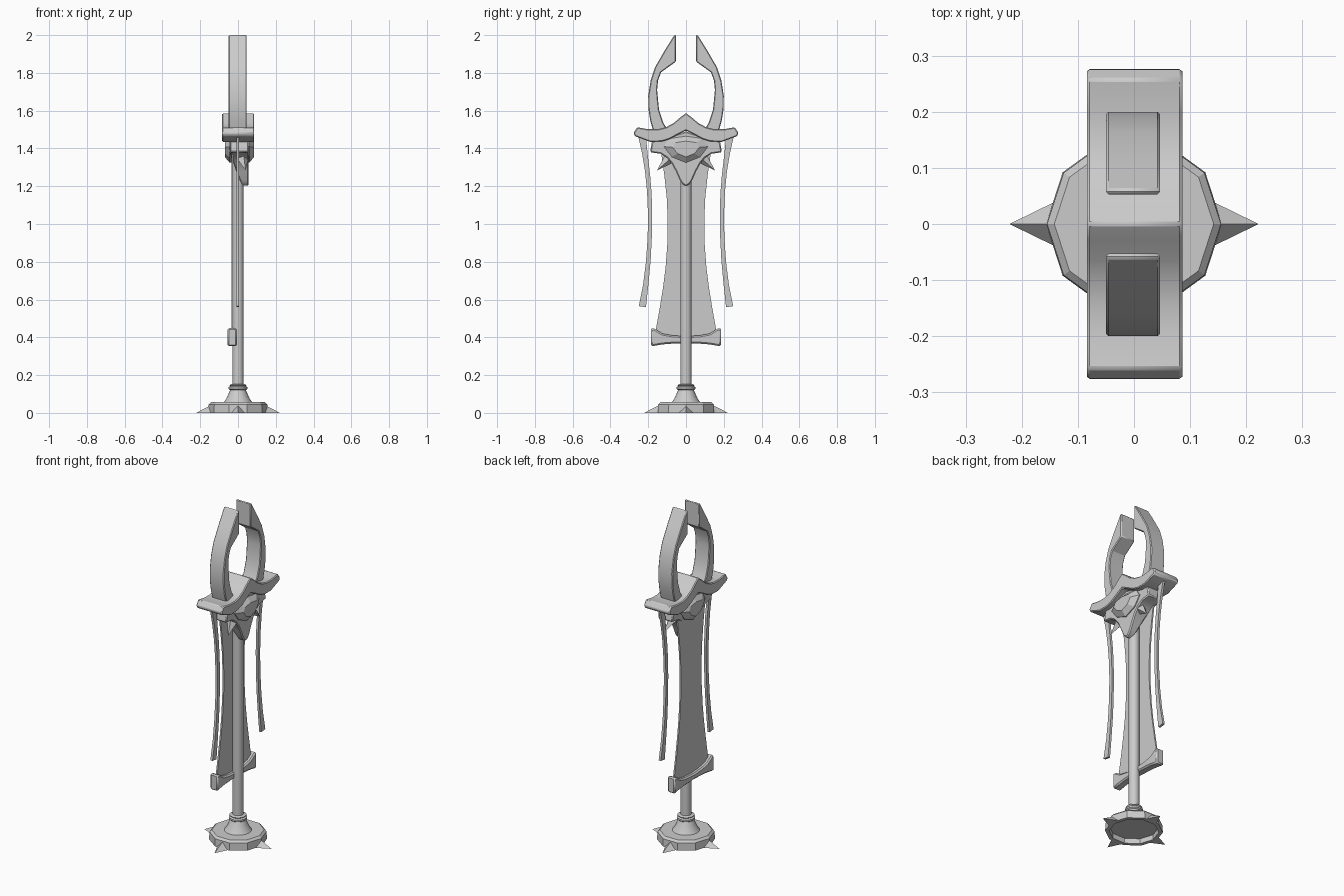
import bpy, bmesh, math
from mathutils import Vector, Matrix

cube = bpy.data.objects.get("Cube")
if cube:
    bpy.data.objects.remove(cube, do_unlink=True)

stone = bpy.data.materials.new("plain_grey")
stone.use_nodes = True
GREY = (0.6, 0.6, 0.6, 1)
stone.diffuse_color = GREY
stone.node_tree.nodes["Principled BSDF"].inputs["Base Color"].default_value = GREY


def finish(name, bm, bevel=0, smooth=True):
    bmesh.ops.recalc_face_normals(bm, faces=bm.faces)
    mesh = bpy.data.meshes.new(name)
    bm.to_mesh(mesh)
    bm.free()
    mesh.materials.append(stone)
    obj = bpy.data.objects.new(name, mesh)
    bpy.context.collection.objects.link(obj)
    if bevel:
        mod = obj.modifiers.new("soft_edges", 'BEVEL')
        mod.width = bevel
        mod.segments = 1
        mod.limit_method = 'ANGLE'
        mod.angle_limit = math.radians(40)
    if smooth:
        bpy.ops.object.select_all(action='DESELECT')
        obj.select_set(True)
        bpy.context.view_layer.objects.active = obj
        bpy.ops.object.shade_smooth_by_angle(angle=math.radians(32))
    return obj


def mirrored(half):
    """Close a right-hand (y, z) outline with its mirror image."""
    return half + [(-y, z) for y, z in reversed(half) if y > 0]


def slab(name, outline, back, front, bevel=0):
    """Extrude a (y, z) outline along x; back may be a function of z."""
    bm = bmesh.new()
    rear = [bm.verts.new((back(z) if callable(back) else back, y, z)) for y, z in outline]
    fore = [bm.verts.new((front, y, z)) for y, z in outline]
    bm.faces.new(rear)
    bm.faces.new(fore)
    n = len(outline)
    for i in range(n):
        j = (i + 1) % n
        bm.faces.new((rear[i], rear[j], fore[j], fore[i]))
    return finish(name, bm, bevel)


def lathe(name, profile, sides, smooth=False):
    """Revolve an (r, z) profile around the z axis."""
    bm = bmesh.new()
    rings = []
    for r, z in profile:
        rings.append([bm.verts.new((r * math.cos(math.tau * i / sides),
                                    r * math.sin(math.tau * i / sides), z))
                      for i in range(sides)])
    for a, b in zip(rings, rings[1:]):
        for i in range(sides):
            j = (i + 1) % sides
            bm.faces.new((a[i], a[j], b[j], b[i]))
    bm.faces.new(rings[0])
    bm.faces.new(rings[-1])
    return finish(name, bm, smooth=smooth)


def spike(name, base, tip, width, sides=4):
    """Pyramid from a base centre to a tip."""
    base, tip = Vector(base), Vector(tip)
    axis = tip - base
    bm = bmesh.new()
    place = Matrix.Translation((base + tip) / 2) @ axis.to_track_quat('Z', 'Y').to_matrix().to_4x4()
    bmesh.ops.create_cone(bm, cap_ends=True, segments=sides, radius1=width,
                          radius2=0, depth=axis.length, matrix=place)
    return finish(name, bm, smooth=False)


# Hollow base and pole
lathe("base", [(0.135, 0.03), (0.135, 0), (0.157, 0), (0.155, 0.045),
               (0.142, 0.057), (0.075, 0.057)], 10)
lathe("pole_foot", [(0.075, 0.03), (0.075, 0.057), (0.062, 0.075), (0.042, 0.12),
                    (0.05, 0.126), (0.05, 0.136), (0.042, 0.142), (0.046, 0.148),
                    (0.03, 0.153)], 16, True)
lathe("pole", [(0.03, 0.1), (0.03, 1.42)], 12, True)

# Four claws around the base, resting on the ground
for i in range(4):
    turn = Matrix.Rotation(math.tau * i / 4, 3, 'Z')
    bm = bmesh.new()
    tip, left, right, top, low = [bm.verts.new(turn @ Vector(p)) for p in (
        (0.222, 0, 0), (0.14, -0.04, 0), (0.14, 0.04, 0), (0.14, 0, 0.042), (0.14, 0, 0))]
    for face in ((tip, right, top), (tip, top, left), (tip, left, low),
                 (tip, low, right), (left, top, right, low)):
        bm.faces.new(face)
    finish("base_claw_%d" % (i + 1), bm, smooth=False)

# Hanging banner and its weighted bar
slab("banner", mirrored([(0.165, 0.4), (0.158, 0.45), (0.14, 0.55), (0.122, 0.66),
                         (0.108, 0.77), (0.097, 0.92), (0.097, 1.03), (0.102, 1.14),
                         (0.115, 1.26), (0.135, 1.4)]), -0.035, -0.026)
slab("banner_bar", mirrored([(0, 0.37), (0.1, 0.365), (0.14, 0.36), (0.186, 0.352),
                             (0.186, 0.45), (0.165, 0.445), (0.125, 0.42),
                             (0.07, 0.41), (0, 0.406)]), -0.056, -0.005, 0.008)

# Side ribbons and prongs, one on each side
RIBBON = [(0.252, 1.46), (0.232, 1.37), (0.217, 1.28), (0.206, 1.17), (0.201, 1.05),
          (0.203, 0.93), (0.212, 0.8), (0.227, 0.68), (0.25, 0.565), (0.212, 0.56),
          (0.199, 0.68), (0.187, 0.81), (0.181, 0.93), (0.179, 1.05), (0.182, 1.16),
          (0.19, 1.26), (0.203, 1.37), (0.212, 1.46)]
PRONG = [(0.053, 2), (0.062, 2), (0.115, 1.915), (0.164, 1.83), (0.187, 1.76),
         (0.2, 1.68), (0.199, 1.61), (0.19, 1.55), (0.17, 1.48), (0.085, 1.48),
         (0.12, 1.535), (0.143, 1.605), (0.153, 1.71), (0.148, 1.76),
         (0.132, 1.803), (0.053, 1.86)]
for side, word in ((1, "rear"), (-1, "front")):
    slab(word + "_ribbon", [(side * y, z) for y, z in RIBBON], -0.008, 0.006)
    slab(word + "_prong", [(side * y, z) for y, z in PRONG], -0.05, 0.046, 0.013)
    spike(word + "_small_spike", (0.025, side * 0.09, 1.345), (0.04, side * 0.153, 1.284), 0.03)

# Winged crossguard
slab("crossguard", mirrored([(0, 1.587), (0.03, 1.565), (0.065, 1.535), (0.105, 1.513),
                             (0.15, 1.502), (0.2, 1.502), (0.258, 1.512), (0.278, 1.482),
                             (0.27, 1.465), (0.23, 1.45), (0.19, 1.435), (0.13, 1.436),
                             (0.085, 1.45), (0.04, 1.475), (0, 1.495)]),
     -0.084, 0.086, 0.005)


# Shield plate whose rear face leans forward towards its point
def shield_back(z):
    return -0.042 + 0.062 * min(1, max(0, (1.37 - z) / 0.17))


slab("shield", mirrored([(0, 1.49), (0.1, 1.46), (0.18, 1.44), (0.19, 1.38),
                         (0.135, 1.372), (0.1, 1.35), (0.075, 1.32), (0.052, 1.275),
                         (0.032, 1.23), (0.018, 1.21), (0, 1.2)]),
     shield_back, 0.055, 0.006)

# Faceted gem showing on both faces
bm = bmesh.new()
outline = mirrored([(0, 1.465), (0.09, 1.452), (0.117, 1.41), (0.075, 1.355), (0, 1.325)])
layers = []
for x, scale in ((-0.07, 0.6), (-0.045, 1), (0.06, 1), (0.086, 0.6)):
    layers.append([bm.verts.new((x, y * scale, 1.4 + (z - 1.4) * scale)) for y, z in outline])
for a, b in zip(layers, layers[1:]):
    for i in range(len(outline)):
        j = (i + 1) % len(outline)
        bm.faces.new((a[i], a[j], b[j], b[i]))
bm.faces.new(layers[0])
bm.faces.new(layers[-1])
finish("gem", bm, smooth=False)
